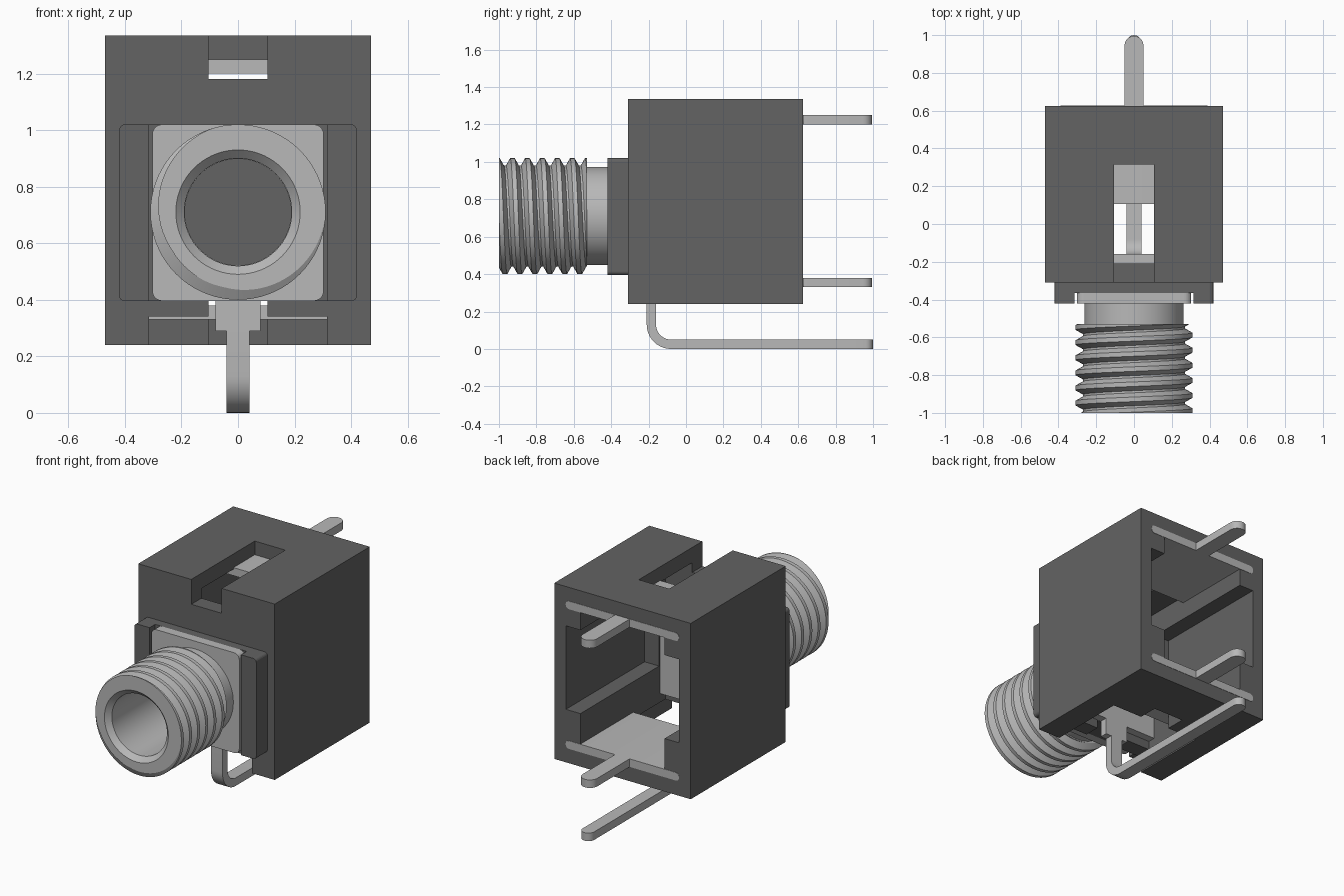
import bpy, bmesh, math

if "Cube" in bpy.data.objects:
    bpy.data.objects.remove(bpy.data.objects["Cube"], do_unlink=True)


def material(name, v):
    m = bpy.data.materials.new(name)
    m.use_nodes = True
    m.diffuse_color = (v, v, v, 1)
    m.node_tree.nodes["Principled BSDF"].inputs["Base Color"].default_value = (v, v, v, 1)
    return m


DARK = material("dark_grey_plastic", 0.125)
METAL = material("light_grey_metal", 0.48)


def prism(bm, pts, axis, a, b):
    """Extrude a 2D outline along an axis; outline uses the two other axes in order."""
    def put(p, h):
        c = list(p)
        c.insert("xyz".index(axis), h)
        return bm.verts.new(c)
    lo, hi = [put(p, a) for p in pts], [put(p, b) for p in pts]
    n = len(pts)
    bm.faces.new(lo)
    bm.faces.new(hi[::-1])
    for i in range(n):
        bm.faces.new((lo[i], hi[i], hi[(i + 1) % n], lo[(i + 1) % n]))


def rect(u0, u1, v0, v1, r=0.0):
    """Rectangle outline with optional rounded corners."""
    if r == 0:
        return [(u0, v0), (u1, v0), (u1, v1), (u0, v1)]
    out = []
    for k, (u, v) in enumerate([(u1 - r, v1 - r), (u0 + r, v1 - r), (u0 + r, v0 + r), (u1 - r, v0 + r)]):
        for s in range(6):
            t = math.radians(90 * k + 18 * s)
            out.append((u + r * math.cos(t), v + r * math.sin(t)))
    return out


def tongue(w, y0, y1):
    """Plan outline of a strip with a rounded end."""
    arc = [(w * math.cos(math.pi * s / 12), y1 - w + w * math.sin(math.pi * s / 12)) for s in range(13)]
    return [(-w, y0), (w, y0)] + arc


def finish(bm, name, mat, smooth=False):
    bmesh.ops.recalc_face_normals(bm, faces=bm.faces)
    me = bpy.data.meshes.new(name)
    bm.to_mesh(me)
    bm.free()
    ob = bpy.data.objects.new(name, me)
    bpy.context.collection.objects.link(ob)
    if mat:
        me.materials.append(mat)
    if smooth:
        bpy.ops.object.select_all(action="DESELECT")
        ob.select_set(True)
        bpy.context.view_layer.objects.active = ob
        bpy.ops.object.shade_smooth_by_angle(angle=math.radians(25))
    return ob


def solid(name, mat, parts, smooth=False):
    bm = bmesh.new()
    for p in parts:
        prism(bm, *p)
    return finish(bm, name, mat, smooth)


def cut(ob, *prism_args):
    """Subtract one prism from an object and discard the cutter."""
    c = solid("cutter", None, [prism_args])
    c.hide_render = True
    m = ob.modifiers.new("cut", "BOOLEAN")
    m.operation, m.solver, m.object = "DIFFERENCE", "EXACT", c
    bpy.context.view_layer.objects.active = ob
    bpy.ops.object.modifier_apply(modifier=m.name)
    bpy.data.objects.remove(c, do_unlink=True)


AXIS_Z, BACK = 0.71, 0.625

# Housing: open-backed box with side pockets, top slot and bottom cutouts
body = solid("housing", DARK, [(rect(-0.47, 0.47, 0.24, 1.335), "y", -0.31, BACK)])
cut(body, rect(-0.29, 0.29, 0.34, 1.24), "y", -0.21, 0.8)
cut(body, rect(-0.39, 0.39, 0.57, 1.09), "y", -0.15, 0.8)
cut(body, rect(-0.105, 0.105, -0.5, 0.315), "z", 1.18, 1.5)
cut(body, rect(-0.315, 0.315, -0.5, 0.19), "z", 0.1, 0.341)
cut(body, rect(-0.105, 0.105, -0.5, 0.315), "z", 0.1, 0.395)

# Front collar: rounded pad with a wide channel for the flange
collar = solid("front_collar", DARK, [(rect(-0.42, 0.42, 0.395, 1.02, 0.02), "y", -0.42, -0.309)])
cut(collar, rect(-0.315, 0.315, 0.2, 1.2), "y", -0.6, -0.365)

# Square flange behind the threaded barrel, bored through
flange = solid("barrel_flange", METAL, [(rect(-0.303, 0.303, 0.396, 1.02, 0.035), "y", -0.42, -0.365)])
circle = [(0.188 * math.cos(t * math.pi / 32), AXIS_Z + 0.188 * math.sin(t * math.pi / 32)) for t in range(64)]
cut(flange, circle, "y", -0.6, -0.2)

# Threaded barrel: helical grid trimmed at both ends, with bore and neck rings
PITCH, FRONT, END, SEG = 0.08, -1.0, -0.53, 72
TOOTH = [(0.0, 0.31), (0.3, 0.31), (0.58, 0.27), (0.72, 0.27), (1.0, 0.31)]


def thread_radius(y, turn):
    f = ((y - FRONT) / PITCH + turn) % 1.0
    for (a, ra), (b, rb) in zip(TOOTH, TOOTH[1:]):
        if f <= b:
            return ra + (rb - ra) * (f - a) / (b - a)
    return TOOTH[-1][1]


bm = bmesh.new()
columns = []
for i in range(SEG + 1):
    turn = i / SEG
    ring = [(-0.36, 0.19), (-0.97, 0.19), (FRONT, 0.22)]
    for k in range(0, 8):
        for f, _ in TOOTH[:-1]:
            y = min(max(FRONT + (k + f - turn) * PITCH, FRONT), END)
            ring.append((y, thread_radius(y, turn)))
    ring += [(END, 0.262), (-0.415, 0.262)]
    c, s = math.cos(math.tau * turn), math.sin(math.tau * turn)
    columns.append([bm.verts.new((r * c, y, AXIS_Z + r * s)) for y, r in ring])
for p, q in zip(columns, columns[1:]):
    for j in range(len(p) - 1):
        bm.faces.new((p[j], p[j + 1], q[j + 1], q[j]))
bmesh.ops.remove_doubles(bm, verts=bm.verts, dist=0.0002)
bmesh.ops.dissolve_degenerate(bm, edges=bm.edges, dist=0.0002)
finish(bm, "threaded_barrel", METAL, True)

# Two contact blades, each a wide plate with a solder tongue
for name, z in (("upper_contact", 1.2), ("lower_contact", 0.33)):
    solid(name, METAL, [
        (rect(-0.39, 0.39, z, z + 0.05, 0.022), "y", 0.105, BACK + 0.002),
        (tongue(0.05, 0.6, 0.995), "z", z, z + 0.05)], True)

# Ground plate behind the front wall, with its neck
solid("ground_plate", METAL, [
    (rect(-0.29, 0.29, 0.395, 1.02), "y", -0.209, -0.16),
    (rect(-0.08, 0.08, 0.29, 0.4), "y", -0.209, -0.16)])

# Ground pin: drops down, bends and runs to the back
R_OUT, R_IN = 0.13, 0.08
cy, cz = -0.21 + R_OUT, R_OUT
bend = [math.pi + math.pi / 2 * s / 10 for s in range(11)]
outer = [(cy + R_OUT * math.cos(t), cz + R_OUT * math.sin(t)) for t in bend]
inner = [(cy + R_IN * math.cos(t), cz + R_IN * math.sin(t)) for t in bend]
side = [(-0.21, 0.3)] + outer + [(0.9, 0.0), (0.9, 0.05)] + inner[::-1] + [(-0.16, 0.3)]
solid("ground_pin", METAL, [
    (side, "x", -0.04, 0.04),
    (tongue(0.04, 0.9, 1.0), "z", 0.0, 0.05)], True)
